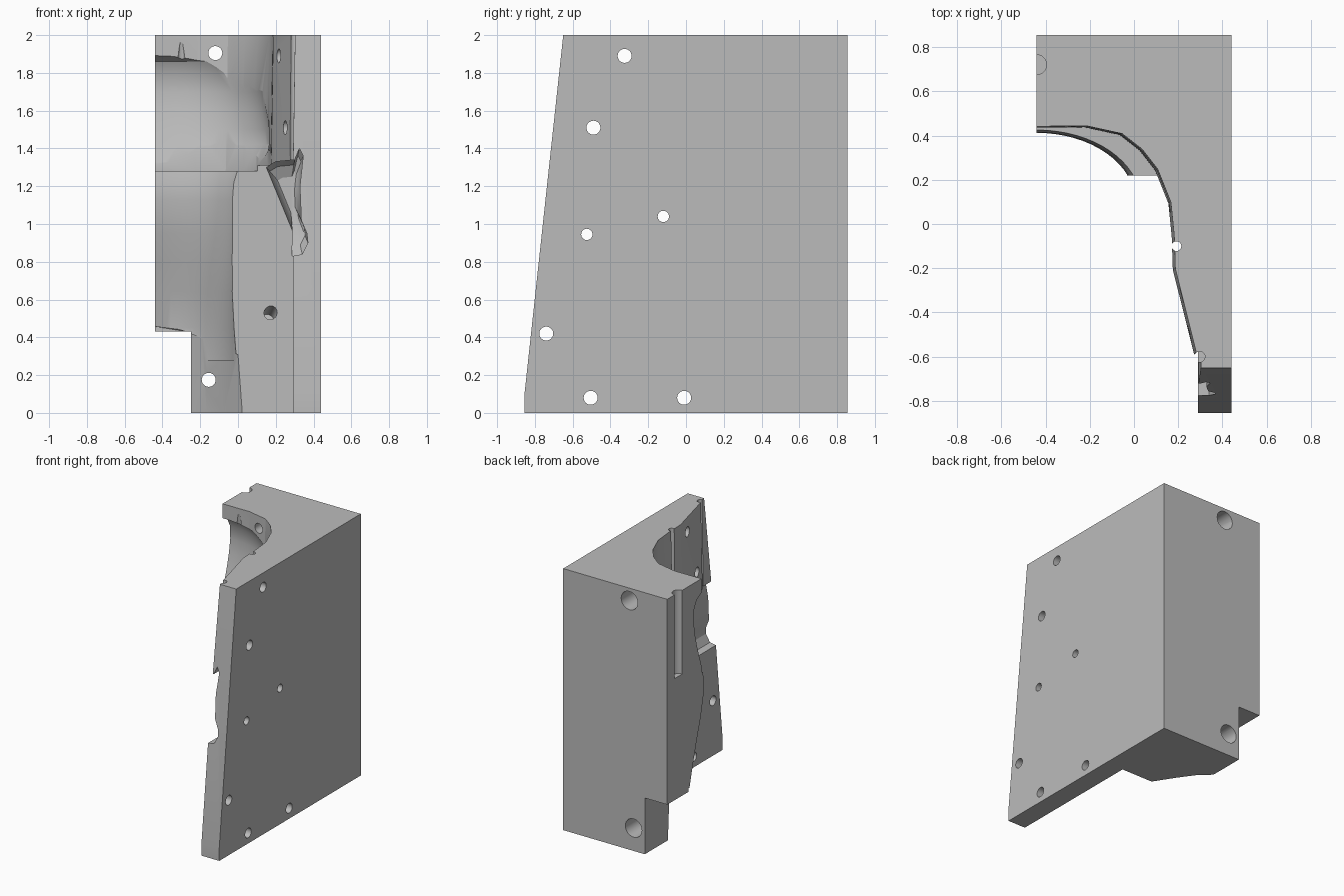
import bpy, bmesh, math
from mathutils import Vector

cube = bpy.data.objects.get("Cube")
if cube:
    bpy.data.objects.remove(cube, do_unlink=True)

grey = bpy.data.materials.new("plain grey")
grey.use_nodes = True
COLOUR = (0.5, 0.5, 0.5, 1)
grey.diffuse_color = COLOUR
grey.node_tree.nodes["Principled BSDF"].inputs["Base Color"].default_value = COLOUR


def loft(name, sections):
    """Closed solid through rings of equal point count."""
    bm = bmesh.new()
    rings = [[bm.verts.new(p) for p in s] for s in sections]
    n = len(rings[0])
    for a, b in zip(rings, rings[1:]):
        for i in range(n):
            j = (i + 1) % n
            bm.faces.new((a[i], a[j], b[j], b[i]))
    bm.faces.new(rings[0][::-1])
    bm.faces.new(rings[-1])
    bmesh.ops.recalc_face_normals(bm, faces=bm.faces)
    me = bpy.data.meshes.new(name)
    bm.to_mesh(me)
    bm.free()
    me.materials.append(grey)
    ob = bpy.data.objects.new(name, me)
    bpy.context.collection.objects.link(ob)
    return ob


def rod(name, start, end, r1, r2=None, n=24):
    """Round bar between two points."""
    start, end = Vector(start), Vector(end)
    turn = (end - start).to_track_quat('Z', 'Y')
    def ring(c, r):
        return [c + turn @ Vector((r * math.cos(t), r * math.sin(t), 0))
                for t in (2 * math.pi * i / n for i in range(n))]
    return loft(name, [ring(start, r1), ring(end, r1 if r2 is None else r2)])


def box(name, lo, hi):
    ring = [(lo[0], lo[1]), (hi[0], lo[1]), (hi[0], hi[1]), (lo[0], hi[1])]
    return loft(name, [[(x, y, z) for x, y in ring] for z in (lo[2], hi[2])])


# Block with a leaning front
side = [(-.855, 0), (-.855, .1), (-.65, 2), (.855, 2), (.855, 0)]
block = loft("mould_block", [[(x, y, z) for y, z in side] for x in (-.44, .44)])

cutters = []

# Lower recess in front of the parting plane, and the corner notch
cutters.append(box("lower_recess", (-.9, -1.2, -.2), (.29, .22, 1.31)))
cutters.append(box("corner_notch", (-.9, -1.1, -.3), (-.25, 1.1, .43)))

# Upper recess, slightly drafted
upper = [(-.8, .44), (-.21, .445), (-.05, .41), (.04, .34), (.11, .25), (.17, .1),
         (.185, -.05), (.19, -.2), (.285, -.58), (.305, -.6), (.31, -1.3), (-.8, -1.3)]
cutters.append(loft("upper_recess", [
    [(x - d, y - d * .5, z) for x, y in upper] for z, d in ((1.28, .015), (2.2, 0))]))

# Torso hollow: height, half width, half depth
torso = [(.28, .447, .48), (.45, .433, .488), (.64, .426, .44), (.8, .43, .395),
         (.95, .437, .35), (1.13, .445, .312), (1.22, .452, .315), (1.28, .47, .325),
         (1.33, .57, .34), (1.42, .615, .37), (1.5, .61, .395), (1.6, .59, .42),
         (1.7, .58, .435), (1.8, .53, .43), (1.86, .49, .4), (1.89, .42, .345),
         (1.91, .3, .25)]
N = 64
cutters.append(loft("torso_hollow", [
    [(-.44 + a * math.cos(2 * math.pi * i / N), .1 + b * math.sin(2 * math.pi * i / N), z)
     for i in range(N)] for z, a, b in torso]))

# Leg hollow with a sloping top
leg = [(-.6, .61), (-.26, .59), (-.16, .5), (-.07, .375), (.03, .22), (.05, .18), (-.6, .18)]
cutters.append(loft("leg_hollow", [
    [(x, y, -.1) for x, y in leg],
    [(x - .03, y, .48 - max(0, x + .35) * .45) for x, y in leg]]))

# Arm hollow running out through the front
arm = [(.15, 1.3), (.29, .96), (.285, .83), (.34, .84), (.37, .9), (.365, .95),
       (.335, 1.02), (.328, 1.2), (.345, 1.36), (.325, 1.4), (.3, 1.34), (.2, 1.33)]
cutters.append(loft("arm_hollow", [
    [(.27 + (x - .27) * s, y, 1.16 + (z - 1.16) * s) for x, z in arm]
    for y, s in ((-1.1, 1), (.22, 1), (.27, .85), (.3, .5))]))

# Holes through the side wall
for y, z, r in ((-.325, 1.89, .037), (-.49, 1.51, .037), (-.525, .945, .03),
                (-.12, 1.04, .03), (-.74, .42, .037), (-.505, .08, .037), (-.01, .08, .037)):
    cutters.append(rod("side_hole", (.05, y, z), (.6, y, z), r))

# Stepped holes through the back
for x, z in ((-.12, 1.905), (-.155, .175)):
    cutters.append(rod("back_hole", (x, .1, z), (x, 1, z), .037))
    cutters.append(rod("back_counterbore", (x, .7, z), (x, 1, z), .07))

# Dowel hole in the parting plane
cutters.append(rod("dowel_hole", (.19, .12, .57), (.155, .32, .49), .034))

# Upright grooves, centre slot and vent
for x, y, r, low in ((.192, -.1, .022, 1.25), (.297, -.6, .024, 1.25), (-.44, .72, .045, 1.36)):
    cutters.append(rod("upright_groove", (x, y, low), (x, y, 2.1), r))
cutters.append(rod("vent", (-.3, .435, 1.84), (-.3, .435, 1.96), .025, .01, 12))

# Cut everything out of the block
bpy.ops.object.select_all(action='DESELECT')
bpy.context.view_layer.objects.active = block
block.select_set(True)
for c in cutters:
    mod = block.modifiers.new("cut", 'BOOLEAN')
    mod.operation, mod.solver, mod.object = 'DIFFERENCE', 'EXACT', c
    bpy.ops.object.modifier_apply(modifier=mod.name)
for c in cutters:
    bpy.data.objects.remove(c, do_unlink=True)
bpy.ops.object.shade_smooth_by_angle(angle=math.radians(25))
